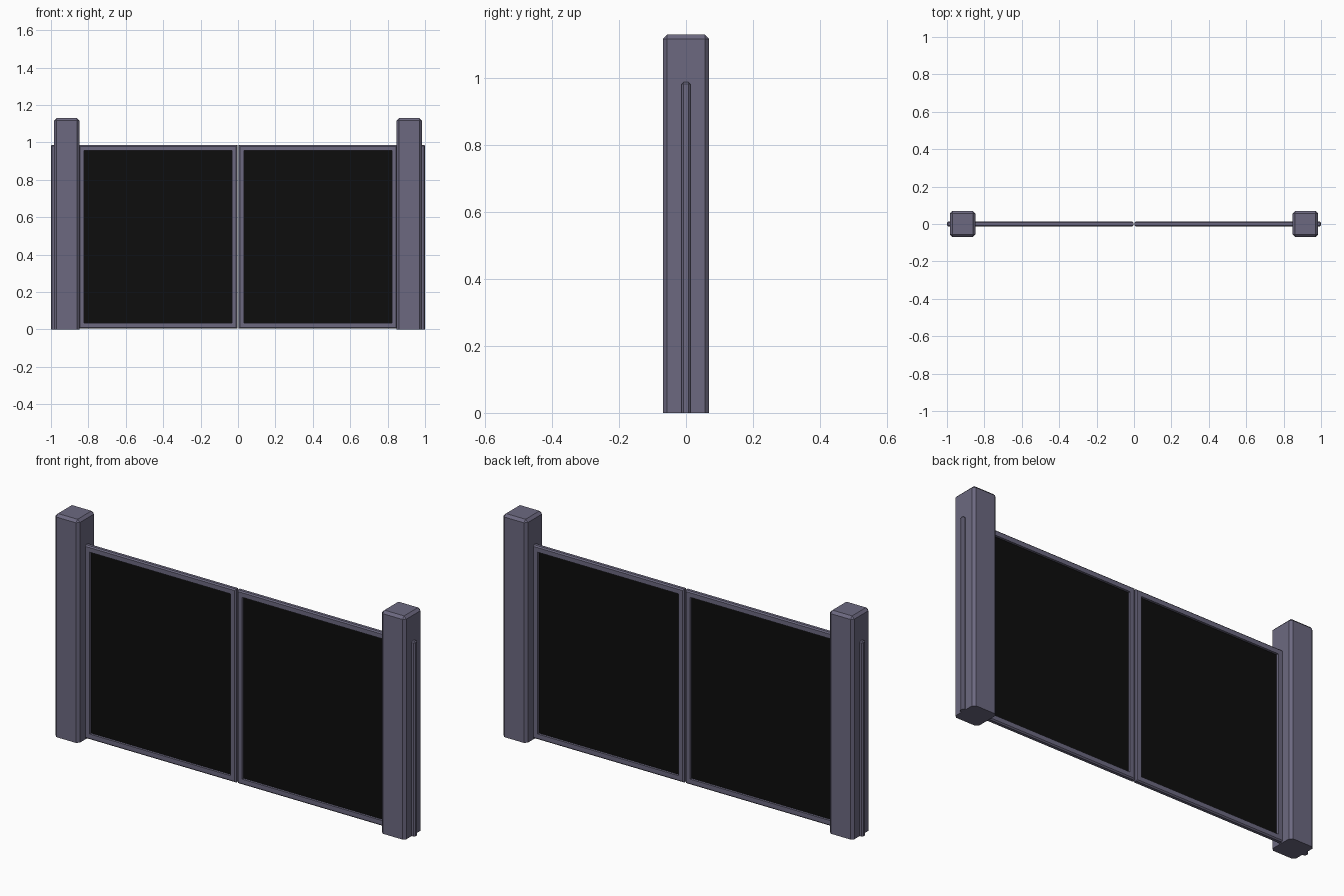
import bpy, bmesh

if "Cube" in bpy.data.objects:
    bpy.data.objects.remove(bpy.data.objects["Cube"])


def material(name, rgb):
    m = bpy.data.materials.new(name)
    m.diffuse_color = (*rgb, 1)
    m.use_nodes = True
    m.node_tree.nodes["Principled BSDF"].inputs["Base Color"].default_value = m.diffuse_color
    return m


METAL = material("grey_violet_metal", (0.15, 0.141, 0.217))
BLACK = material("black_panel", (0.004, 0.004, 0.004))


def finish(name, bm, mat):
    bmesh.ops.recalc_face_normals(bm, faces=bm.faces)
    me = bpy.data.meshes.new(name)
    bm.to_mesh(me)
    bm.free()
    me.materials.append(mat)
    ob = bpy.data.objects.new(name, me)
    bpy.context.collection.objects.link(ob)
    return ob


def box(name, lo, hi, mat, chamfer=0):
    """Box from corner to corner; chamfers every edge except the bottom ones."""
    bm = bmesh.new()
    bmesh.ops.create_cube(bm, size=1)
    for v in bm.verts:
        v.co = [lo[i] if v.co[i] < 0 else hi[i] for i in range(3)]
    if chamfer:
        edges = [e for e in bm.edges if max(v.co.z for v in e.verts) > lo[2] + 1e-4]
        bmesh.ops.bevel(bm, geom=edges, offset=chamfer, segments=1,
                        profile=0.5, affect='EDGES')
    return finish(name, bm, mat)


def frame(name, x0, x1, z0, z1, width, half, c, mat):
    """Rectangular frame: a chamfered profile swept round four mitred corners."""
    profile = [(0, -half + c), (c, -half), (width, -half),
               (width, half), (c, half), (0, half - c)]
    bm = bmesh.new()
    rings = []
    for x, z, sx, sz in ((x0, z0, 1, 1), (x1, z0, -1, 1),
                         (x1, z1, -1, -1), (x0, z1, 1, -1)):
        rings.append([bm.verts.new((x + sx * d, y, z + sz * d)) for d, y in profile])
    n = len(profile)
    for k in range(4):
        a, b = rings[k], rings[(k + 1) % 4]
        for i in range(n):
            j = (i + 1) % n
            bm.faces.new((a[i], b[i], b[j], a[j]))
    return finish(name, bm, mat)


for side, s in (("left", -1), ("right", 1)):
    def span(a, b):
        return sorted((s * a, s * b))

    # Square post with chamfered corners and top
    a, b = span(0.848, 0.984)
    box(side + "_post", (a, -0.069, 0), (b, 0.069, 1.129), METAL, 0.013)

    # Narrow strip on the outer face of the post
    a, b = span(0.96, 1.0)
    box(side + "_outer_strip", (a, -0.0134, 0), (b, 0.0134, 0.987), METAL, 0.006)

    # Gate leaf: chamfered frame and dark infill panel
    a, b = span(0.004, 0.852)
    frame(side + "_gate_frame", a, b, 0.005, 0.985, 0.029, 0.0134, 0.006, METAL)
    a, b = span(0.03, 0.826)
    box(side + "_gate_panel", (a, -0.002, 0.03), (b, 0.002, 0.96), BLACK)
